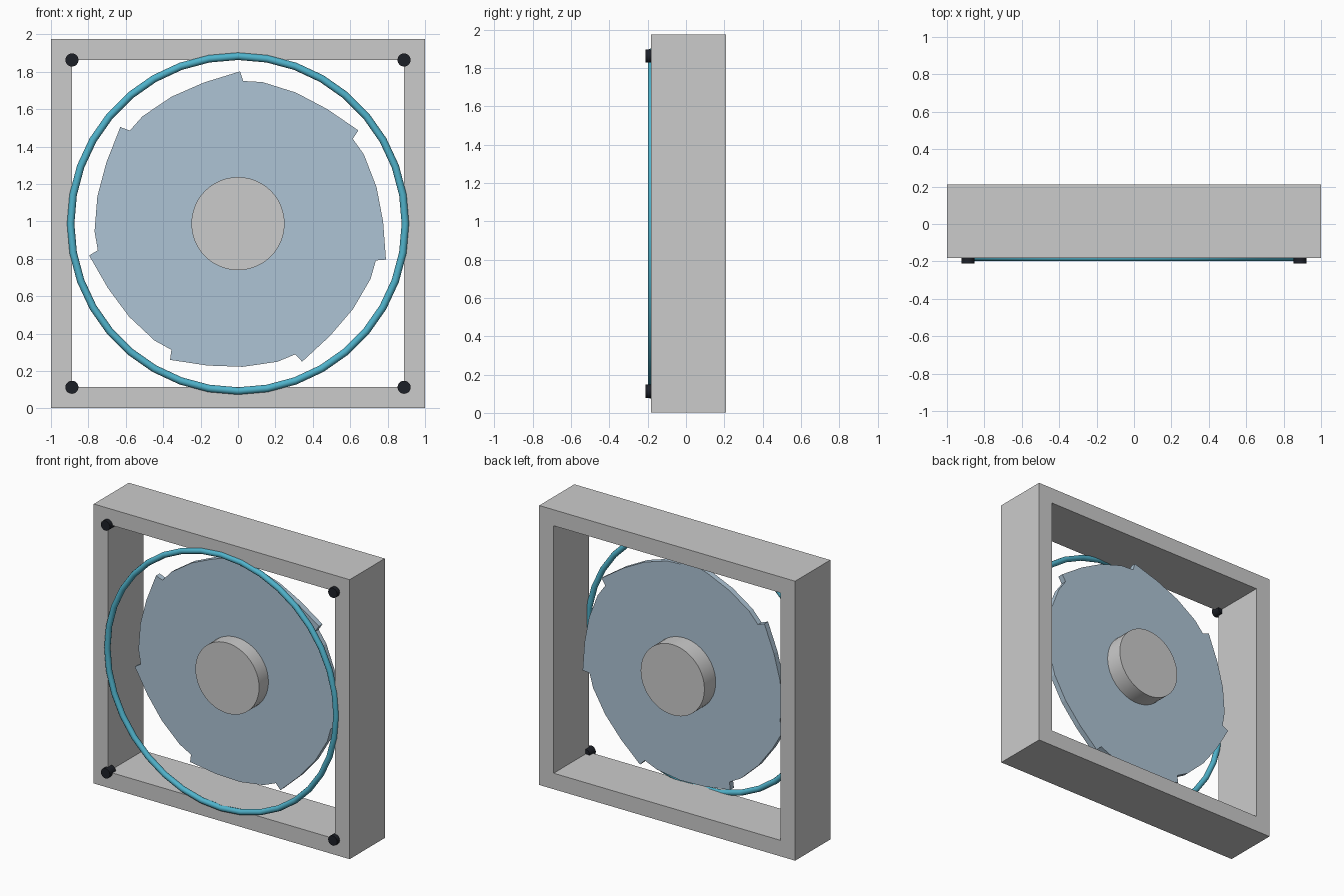
import bpy, bmesh
from math import radians, cos, sin, pi

if "Cube" in bpy.data.objects:
    bpy.data.objects.remove(bpy.data.objects["Cube"])

CZ = 0.988          # height of the fan axis
HALF_Z = 0.987


def material(name, rgb):
    m = bpy.data.materials.new(name)
    m.diffuse_color = (*rgb, 1)
    m.use_nodes = True
    m.node_tree.nodes["Principled BSDF"].inputs["Base Color"].default_value = m.diffuse_color
    return m


def mesh_object(name, bm, mat=None):
    bmesh.ops.recalc_face_normals(bm, faces=bm.faces[:])
    me = bpy.data.meshes.new(name)
    bm.to_mesh(me)
    bm.free()
    ob = bpy.data.objects.new(name, me)
    bpy.context.collection.objects.link(ob)
    if mat:
        me.materials.append(mat)
    return ob


def cylinder(name, x, z, radius, y0, y1, sides, mat=None):
    bpy.ops.mesh.primitive_cylinder_add(
        vertices=sides, radius=radius, depth=y1 - y0,
        location=(x, (y0 + y1) / 2, z), rotation=(pi / 2, 0, 0))
    ob = bpy.context.object
    ob.name = name
    if mat:
        ob.data.materials.append(mat)
    bpy.ops.object.shade_smooth_by_angle(angle=radians(30))
    return ob


blade_mat = material("blade_blue", (0.42, 0.55, 0.66))
ring_mat = material("ring_teal", (0.08, 0.45, 0.60))
screw_mat = material("screw_black", (0.012, 0.014, 0.02))

# Square frame: outer and inner rectangles, front and back
bm = bmesh.new()
loops = []
for hx, hz, y in ((1, HALF_Z, -0.182), (0.887, 0.874, -0.182),
                  (0.887, 0.874, 0.21), (1, HALF_Z, 0.21)):
    loops.append([bm.verts.new((sx * hx, y, CZ + sz * hz))
                  for sx, sz in ((-1, -1), (1, -1), (1, 1), (-1, 1))])
for k in range(4):
    a, b = loops[k], loops[(k + 1) % 4]
    for i in range(4):
        j = (i + 1) % 4
        bm.faces.new((a[i], a[j], b[j], b[i]))
mesh_object("fan_frame", bm)

# Rotor: seven swept blades merged into one saw-toothed plate
blade_edge = ((0, 0.814), (1.3, 0.763), (9, 0.768), (23, 0.766), (37, 0.776))
bm = bmesh.new()
outline = []
for blade in range(7):
    for offset, r in blade_edge:
        a = radians(89.2 - blade * 360 / 7 - offset)
        outline.append(bm.verts.new((r * cos(a), -0.016, CZ + r * sin(a))))
plate = bm.faces.new(outline)
ext = bmesh.ops.extrude_face_region(bm, geom=[plate], use_keep_orig=True)
bmesh.ops.translate(bm, vec=(0, 0.04, 0),
                    verts=[v for v in ext["geom"] if isinstance(v, bmesh.types.BMVert)])
mesh_object("fan_blades", bm, blade_mat)

# Hub through the middle of the blades
cylinder("fan_hub", 0, CZ, 0.249, -0.12, 0.15, 48)

# Coloured ring on the front face
bpy.ops.mesh.primitive_torus_add(
    major_radius=0.895, minor_radius=0.02, major_segments=36, minor_segments=10,
    location=(0, -0.18, CZ), rotation=(pi / 2, 0, 0))
ring = bpy.context.object
ring.name = "front_ring"
ring.data.materials.append(ring_mat)
bpy.ops.object.shade_smooth_by_angle(angle=radians(40))

# Corner screws
for sx in (-1, 1):
    for sz in (-1, 1):
        cylinder("corner_screw", sx * 0.888, CZ + sz * 0.875, 0.035,
                 -0.212, -0.145, 20, screw_mat)
